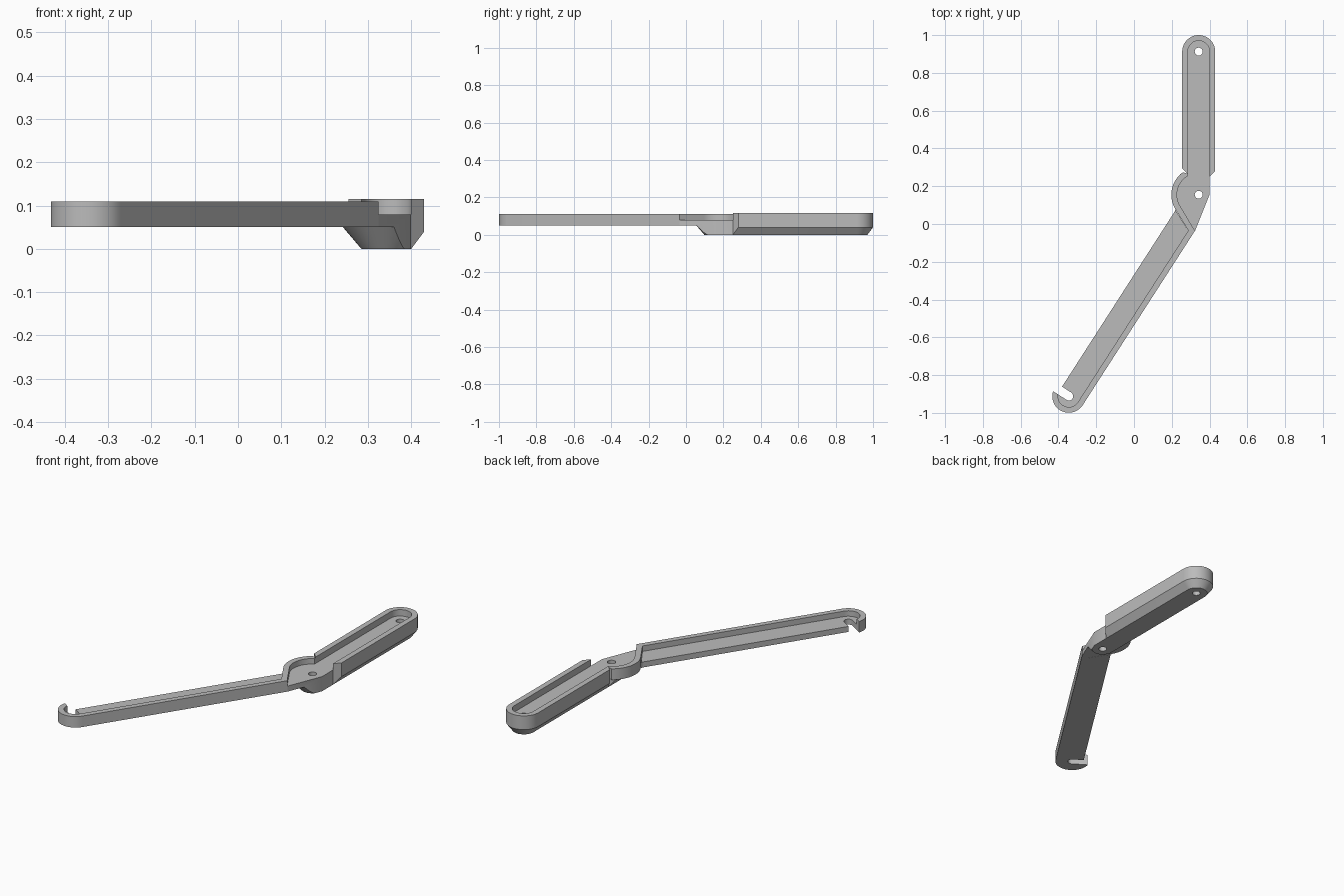
import bpy, bmesh
from math import cos, sin, radians
from mathutils import Vector

if "Cube" in bpy.data.objects:
    bpy.data.objects.remove(bpy.data.objects["Cube"])

grey = bpy.data.materials.new("plain grey")
grey.use_nodes = True
grey.diffuse_color = (0.5, 0.5, 0.5, 1)
grey.node_tree.nodes["Principled BSDF"].inputs["Base Color"].default_value = (0.5, 0.5, 0.5, 1)

PIVOT = Vector((0.3425, 0.155))
TIP = Vector((0.3425, 0.9125))
HOOK = Vector((-0.345, -0.9115))
ALONG = Vector((0.541, 0.841))       # lower arm direction
ACROSS = Vector((-0.841, 0.541))     # towards the open edge
R_OUT, R_IN, TOP, FLOOR = 0.0875, 0.0575, 0.11, 0.08


def arc(c, r, a0, a1, n=24):
    angles = [radians(a0 + (a1 - a0) * i / n) for i in range(n + 1)]
    return [(c[0] + r * cos(a), c[1] + r * sin(a)) for a in angles]


def loft(name, rings):
    """Solid through stacked outlines, each given as (points, height)."""
    bm = bmesh.new()
    layers = [[bm.verts.new((p[0], p[1], z)) for p in pts] for pts, z in rings]
    n = len(layers[0])
    for low, high in zip(layers, layers[1:]):
        for i in range(n):
            j = (i + 1) % n
            bm.faces.new((low[i], low[j], high[j], high[i]))
    bm.faces.new(layers[0][::-1])
    bm.faces.new(layers[-1])
    bmesh.ops.remove_doubles(bm, verts=bm.verts, dist=1e-5)
    bmesh.ops.recalc_face_normals(bm, faces=bm.faces)
    mesh = bpy.data.meshes.new(name)
    bm.to_mesh(mesh)
    bm.free()
    ob = bpy.data.objects.new(name, mesh)
    bpy.context.collection.objects.link(ob)
    mesh.materials.append(grey)
    return ob


def prism(name, pts, z0, z1):
    return loft(name, [(pts, z0), (pts, z1)])


def hole(c):
    return prism("hole_cutter", arc(c, 0.021, 0, 345, 23), -0.1, 0.2)


def combine(ob, operation, *others):
    bpy.context.view_layer.objects.active = ob
    for other in others:
        mod = ob.modifiers.new("combine", "BOOLEAN")
        mod.operation, mod.solver, mod.object = operation, "EXACT", other
        bpy.ops.object.modifier_apply(modifier=mod.name)
        bpy.data.objects.remove(other)


def finish(ob):
    bpy.ops.object.select_all(action="DESELECT")
    ob.select_set(True)
    bpy.context.view_layer.objects.active = ob
    bpy.ops.object.shade_smooth_by_angle(angle=radians(25))


# Upper arm: rounded trough with a chamfered underside
def arm_ring(r):
    x, cut = PIVOT.x, R_OUT - r
    return arc(TIP, r, 0, 180) + [(x - r, 0.295 - cut), (x - R_IN, 0.265),
                                  (x + R_IN, 0.25), (x + r, 0.28 - cut)]


upper_arm = loft("upper_arm", [(arm_ring(R_IN), 0), (arm_ring(R_OUT), 0.04),
                               (arm_ring(R_OUT), 0.115)])
pocket = arc(TIP, R_IN, 0, 180) + [(PIVOT.x - R_IN, 0.2), (PIVOT.x + R_IN, 0.2)]
combine(upper_arm, "DIFFERENCE", prism("pocket_cutter", pocket, FLOOR, 0.2), hole(TIP))
finish(upper_arm)

# Hinge: plate with a curved wall on one side
right = PIVOT.x + R_IN
corner = (PIVOT.x - R_IN, 0.265)
hinge_pts = arc(PIVOT, 0.145, 125, 212) + [(0.287, -0.034), (0.324, -0.034),
                                           (right, PIVOT.y), (right, 0.25), corner]
hinge = prism("hinge", hinge_pts, 0.05, TOP)
pocket = arc(PIVOT, 0.115, 120, 212) + [(0.325, -0.04), (0.5, -0.04), (0.5, 0.3),
                                        (PIVOT.x - R_IN, 0.3)]
combine(hinge, "DIFFERENCE", prism("pocket_cutter", pocket, FLOOR, 0.2))


# Hinge foot: flared base trimmed flush with the plate
def foot_ring(r):
    return arc(PIVOT, r, 180, 360) + [(PIVOT.x + r, 0.25), (PIVOT.x - r, 0.265)]


foot = loft("hinge_foot", [(foot_ring(R_IN), 0), (foot_ring(0.1), 0.05)])
trim = [(right, 0.4), (right, PIVOT.y), (0.324, -0.034), (0.324, -0.2),
        (0.6, -0.2), (0.6, 0.4)]
combine(foot, "DIFFERENCE", prism("trim_cutter", trim, -0.1, 0.2))
combine(hinge, "UNION", foot)
combine(hinge, "DIFFERENCE", hole(PIVOT))
finish(hinge)


# Lower arm: one raised edge and a hooked end
def local(u, v):
    return HOOK + ALONG * u + ACROSS * v


def local_arc(r, a0, a1, n=24):
    return [local(*p) for p in arc((0, 0), r, a0, a1, n)]


SLOT = 0.023
body = ([(0.287, -0.034), (0.217, 0.078), local(1.128, R_IN), local(0, R_IN),
         local(0, R_OUT)] + local_arc(R_OUT, 95, 270) + [(0.324, -0.034)])
lower_arm = prism("lower_arm", body, 0.05, TOP)
pocket = ([local(1.4, -R_IN), local(1.4, 0.3), local(0.01, 0.3), local(0.01, R_IN)]
          + local_arc(R_IN, 90, 270))
slot = [local(SLOT, 0.2), local(-SLOT, 0.2)] + local_arc(SLOT, 180, 360)
combine(lower_arm, "DIFFERENCE", prism("pocket_cutter", pocket, FLOOR, 0.2),
        prism("slot_cutter", slot, -0.1, 0.2))
finish(lower_arm)
